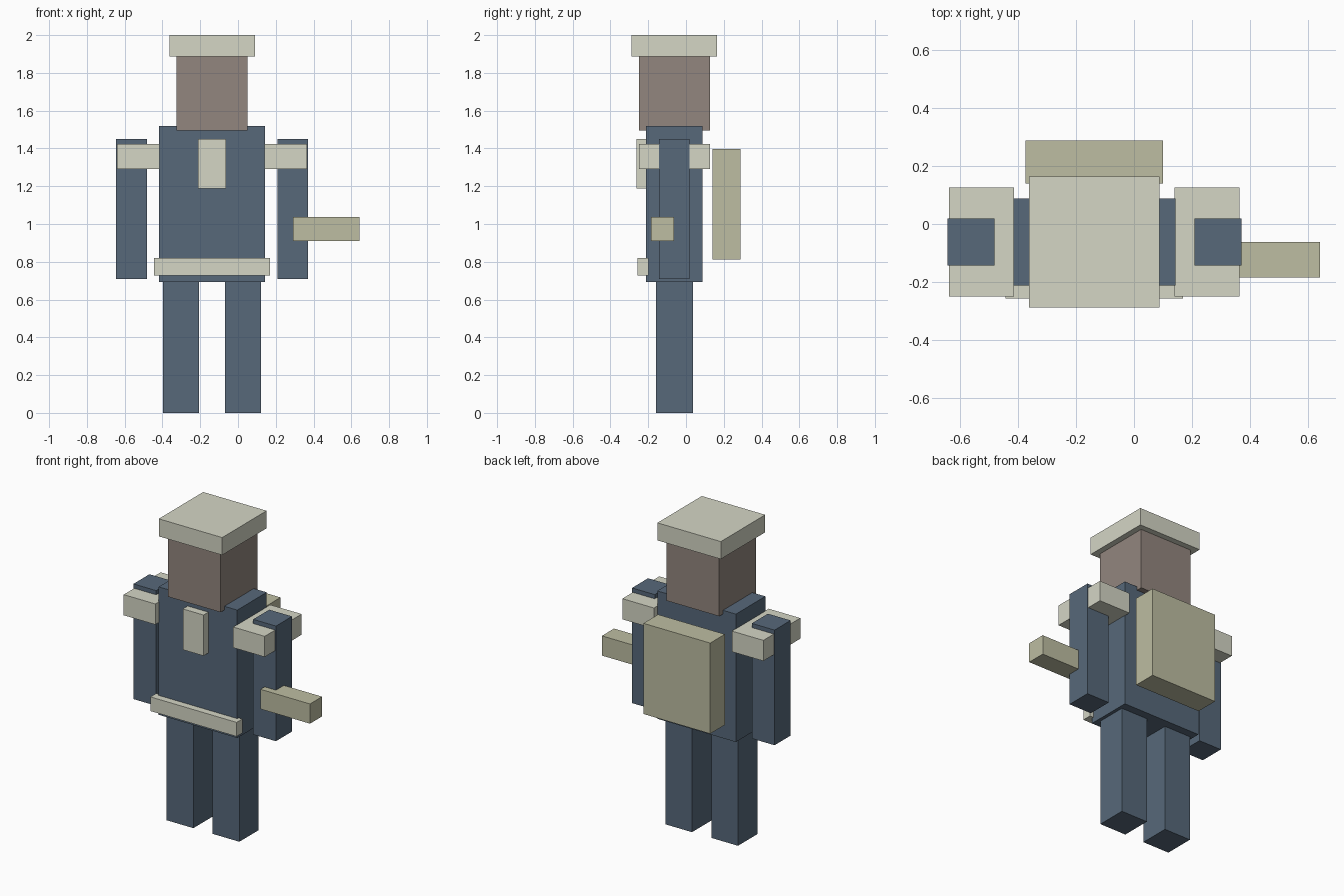
import bpy

if "Cube" in bpy.data.objects:
    bpy.data.objects.remove(bpy.data.objects["Cube"])


def material(name, rgb):
    m = bpy.data.materials.new(name)
    m.diffuse_color = (*rgb, 1)
    m.use_nodes = True
    m.node_tree.nodes["Principled BSDF"].inputs["Base Color"].default_value = m.diffuse_color
    return m


NAVY = material("navy_cloth", (0.095, 0.14, 0.195))
SKIN = material("brown_skin", (0.29, 0.24, 0.21))
PALE = material("pale_armor", (0.66, 0.67, 0.56))
OLIVE = material("olive_gear", (0.51, 0.51, 0.36))

CX, CY = -0.137, -0.062  # body axis; the held tool pushes it off centre


def box(name, x, y, z, mat):
    """Box from (min, max) ranges."""
    ranges = (x, y, z)
    bpy.ops.mesh.primitive_cube_add(size=1, location=[(a + b) / 2 for a, b in ranges])
    ob = bpy.context.object
    ob.name = name
    ob.scale = [b - a for a, b in ranges]
    bpy.ops.object.transform_apply(location=False, rotation=False, scale=True)
    ob.data.materials.append(mat)
    return ob


def around(c, width):
    return (c - width / 2, c + width / 2)


# Head and cap
box("head", around(CX, 0.376), around(CY, 0.376), (1.494, 1.887), SKIN)
box("cap", around(CX, 0.452), around(CY, 0.452), (1.887, 2.0), PALE)

# Torso with chest plate and belt
box("torso", around(CX, 0.56), around(CY, 0.30), (0.694, 1.518), NAVY)
box("chest_plate", around(CX, 0.148), (-0.261, -0.199), (1.187, 1.45), PALE)
box("belt", around(CX, 0.614), (-0.257, -0.198), (0.728, 0.819), PALE)

# Paired limbs and shoulder pads
for label, s in (("right", -1), ("left", 1)):
    box(f"{label}_leg", around(CX + s * 0.164, 0.19), around(CY, 0.196), (0, 0.70), NAVY)
    box(f"{label}_arm", around(CX + s * 0.427, 0.162), around(CY, 0.163), (0.708, 1.45), NAVY)
    box(f"{label}_shoulder_pad", around(CX + s * 0.390, 0.225), around(CY, 0.376),
        (1.29, 1.423), PALE)

# Backpack and hand tool
box("backpack", around(CX, 0.476), (0.14, 0.289), (0.813, 1.397), OLIVE)
box("hand_tool", (0.29, 0.643), around(-0.124, 0.123), (0.91, 1.037), OLIVE)
